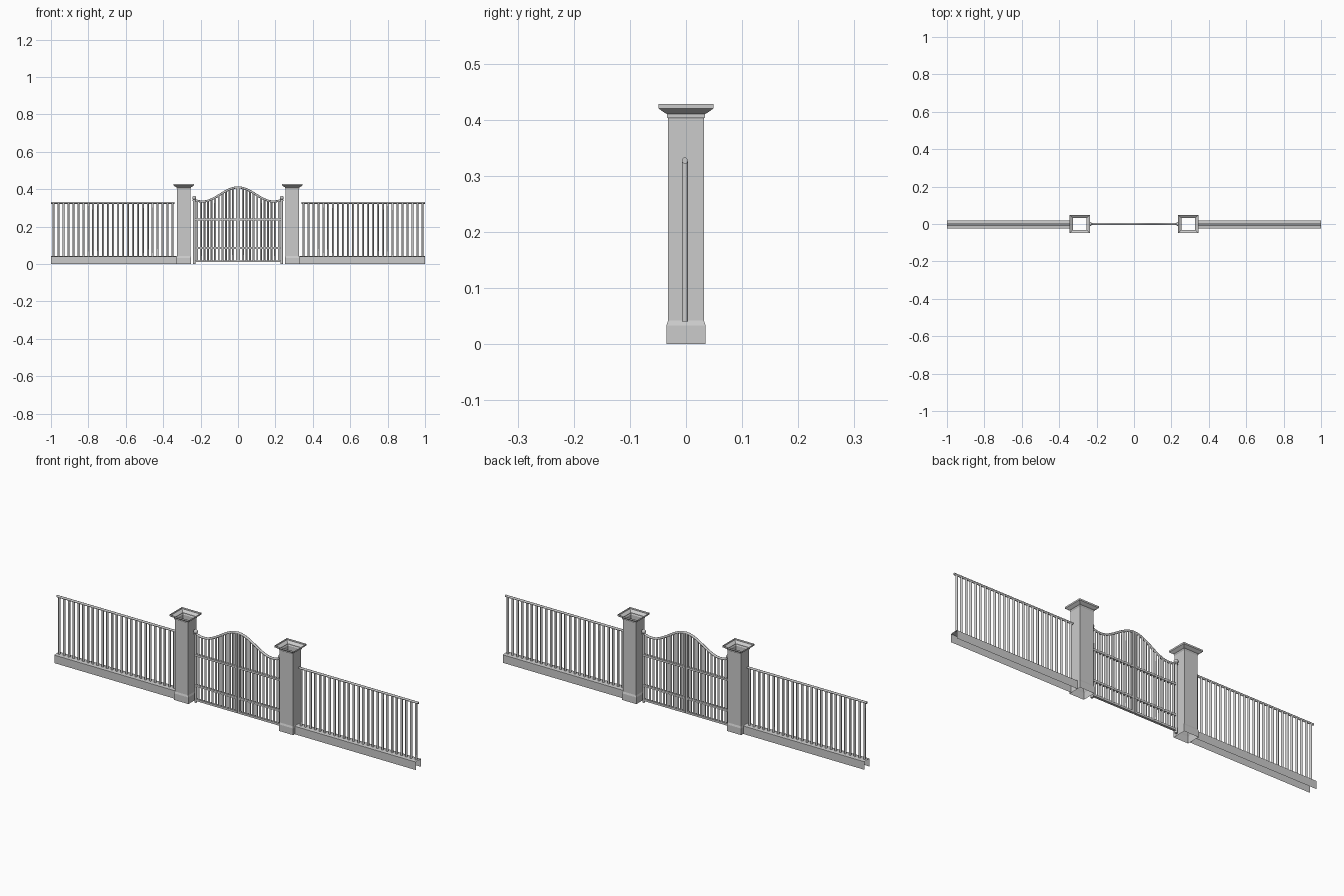
import bpy, bmesh, math
from mathutils import Vector, Matrix

if "Cube" in bpy.data.objects:
    bpy.data.objects.remove(bpy.data.objects["Cube"])

FENCE_Y = -0.002


def finish(bm, name, mirror=True, smooth=False):
    me = bpy.data.meshes.new(name)
    bmesh.ops.recalc_face_normals(bm, faces=bm.faces)
    bm.to_mesh(me)
    bm.free()
    ob = bpy.data.objects.new(name, me)
    bpy.context.collection.objects.link(ob)
    if smooth:
        bpy.context.view_layer.objects.active = ob
        ob.select_set(True)
        bpy.ops.object.shade_smooth_by_angle(angle=math.radians(50))
        ob.select_set(False)
    if mirror:
        m = ob.modifiers.new("mirror", 'MIRROR')
        m.use_mirror_merge = False
    return ob


def rod(bm, a, b, r, sides=8):
    a, b = Vector(a), Vector(b)
    d = b - a
    rot = d.to_track_quat('Z', 'Y').to_matrix().to_4x4()
    turn = Matrix.Rotation(math.pi / sides, 4, 'Z')
    bmesh.ops.create_cone(bm, cap_ends=True, segments=sides, radius1=r, radius2=r,
                          depth=d.length, matrix=Matrix.Translation((a + b) / 2) @ rot @ turn)


def box(bm, x0, x1, hy, z0, z1):
    m = Matrix.Translation(((x0 + x1) / 2, 0, (z0 + z1) / 2))
    bmesh.ops.create_cube(bm, size=1, matrix=m @ Matrix.Diagonal((x1 - x0, 2 * hy, z1 - z0, 1)))


def skin(bm, rings, closed=True):
    rows = [[bm.verts.new(p) for p in ring] for ring in rings]
    n = len(rows[0])
    for r, s in zip(rows, rows[1:]):
        for i in range(n if closed else n - 1):
            j = (i + 1) % n
            bm.faces.new((r[i], r[j], s[j], s[i]))


def gate_top(x):
    return 0.372 + 0.038 * math.cos(math.pi * x / 0.19)


# Hollow pillar with plinth, shaft and flared open cap
bm = bmesh.new()
profile = [(0.035, 0), (0.035, 0.033), (0.032, 0.042), (0.032, 0.402), (0.034, 0.405),
           (0.034, 0.410), (0.038, 0.412), (0.049, 0.420), (0.049, 0.428)]
skin(bm, [[(0.29 + sx * (h + 0.005), sy * h, z)
           for sx, sy in ((-1, -1), (1, -1), (1, 1), (-1, 1))] for h, z in profile])
finish(bm, "gate_pillar")

# Low kerb under the fence, open below and at its ends
bm = bmesh.new()
section = [(-0.021, 0), (-0.021, 0.040), (0, 0.042), (0.021, 0.040), (0.021, 0)]
skin(bm, [[(x, y + FENCE_Y, z) for y, z in section] for x in (0.33, 1.0)], closed=False)
finish(bm, "fence_kerb")

# Fence rail
bm = bmesh.new()
rod(bm, (0.34, FENCE_Y, 0.327), (1, FENCE_Y, 0.327), 0.0055)
finish(bm, "fence_rail", smooth=True)

# Fence bars
bm = bmesh.new()
for i in range(25):
    x = 0.35 + i * 0.0265
    rod(bm, (x, FENCE_Y, 0.04), (x, FENCE_Y, 0.325), 0.0058)
finish(bm, "fence_bars", smooth=True)

# Hinge post with ball finial
bm = bmesh.new()
rod(bm, (0.234, 0, 0), (0.234, 0, 0.342), 0.0065)
rod(bm, (0.234, 0, 0.338), (0.234, 0, 0.344), 0.009)
bmesh.ops.create_uvsphere(bm, u_segments=12, v_segments=8, radius=0.0105,
                          matrix=Matrix.Translation((0.234, 0, 0.354)))
finish(bm, "hinge_post", smooth=True)

# Gate bars, each ending under the curved top rail
bm = bmesh.new()
for i in range(11):
    x = 0.026 + i * 0.0192
    rod(bm, (x, 0, 0.015), (x, 0, gate_top(x)), 0.0054)
finish(bm, "gate_bars", smooth=True)

# Meeting stiles and straight cross rails
bm = bmesh.new()
box(bm, 0.001, 0.012, 0.005, 0.01, 0.408)
for z in (0.015, 0.086, 0.238):
    box(bm, 0.001, 0.23, 0.006, z - 0.005, z + 0.005)
finish(bm, "gate_frame")

# Curved top rail
bm = bmesh.new()
rings = []
for i in range(33):
    x = -0.23 + 0.46 * i / 32
    slope = -0.038 * math.pi / 0.19 * math.sin(math.pi * x / 0.19)
    n = Vector((-slope, 0, 1)).normalized()
    c = Vector((x, 0, gate_top(x)))
    rings.append([c + 0.0058 * (math.cos(a) * n + math.sin(a) * Vector((0, 1, 0)))
                  for a in [k * math.tau / 8 for k in range(8)]])
skin(bm, rings)
finish(bm, "gate_top_rail", mirror=False, smooth=True)
